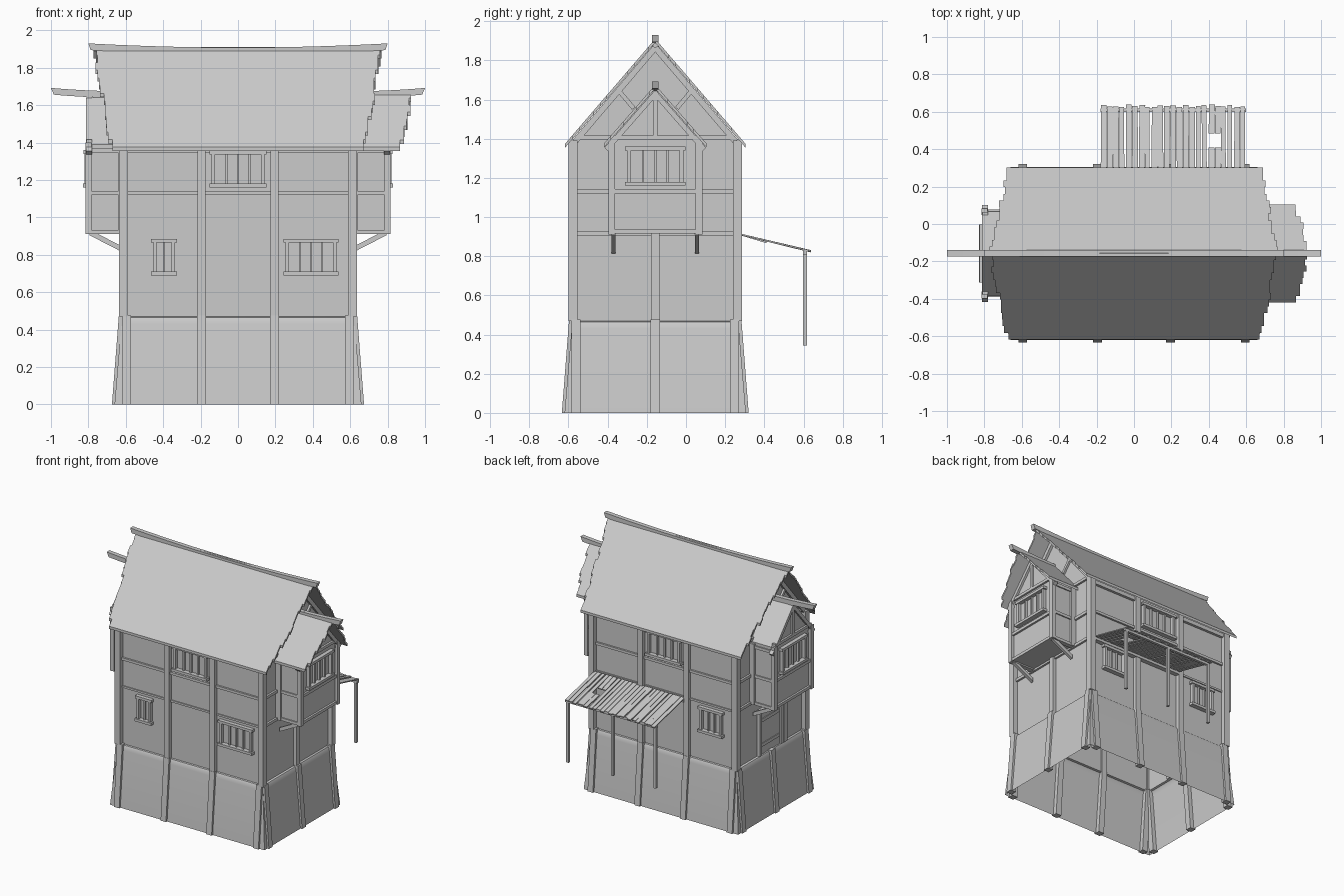
import bpy, bmesh, random
from mathutils import Matrix, Vector

random.seed(4)
cube = bpy.data.objects.get("Cube")
if cube:
    bpy.data.objects.remove(cube)

grey = bpy.data.materials.new("plain_grey")
grey.use_nodes = True
grey.diffuse_color = (0.6, 0.6, 0.6, 1)
grey.node_tree.nodes["Principled BSDF"].inputs["Base Color"].default_value = (0.6, 0.6, 0.6, 1)

CY = -0.157            # house centre line in y
HX, HY = 0.60, 0.408   # half sizes of the walls
LIP = 0.47             # top of the plinth
EAVE, RIDGE = 1.355, 1.90


def facing(u, v, dist):
    """Local frame of a wall: u along it, v outward, z up."""
    m = Matrix.Identity(4)
    m.col[0][:3], m.col[1][:3] = u, v
    m.col[3][:3] = (v[0] * dist, CY + v[1] * dist, 0)
    return m


FRONT = facing((1, 0, 0), (0, -1, 0), HY)
BACK = facing((1, 0, 0), (0, 1, 0), HY)
RIGHT = facing((0, 1, 0), (1, 0, 0), HX)
LEFT = facing((0, 1, 0), (-1, 0, 0), HX)
HOUSE = Matrix.Translation((0, CY, 0))
WORLD = Matrix.Identity(4)
LONG, ENDS = (FRONT, BACK), (LEFT, RIGHT)


class Part:
    def __init__(self, name):
        self.name, self.bm = name, bmesh.new()

    def slab(self, pts, offset, m=WORLD):
        """Polygon swept along an offset."""
        lo = [self.bm.verts.new(m @ Vector(p)) for p in pts]
        hi = [self.bm.verts.new(m @ (Vector(p) + Vector(offset))) for p in pts]
        self.bm.faces.new(lo)
        self.bm.faces.new(hi[::-1])
        for i in range(len(lo)):
            j = (i + 1) % len(lo)
            self.bm.faces.new((lo[i], hi[i], hi[j], lo[j]))

    def box(self, u0, u1, v0, v1, z0, z1, m=WORLD):
        self.slab([(u0, v0, z0), (u1, v0, z0), (u1, v1, z0), (u0, v1, z0)], (0, 0, z1 - z0), m)

    def beam(self, a, b, w, v0, v1, m):
        """Slanted timber lying in a wall plane, from (u, z) a to b."""
        a, b = Vector(a), Vector(b)
        n = (b - a).orthogonal().normalized() * w / 2
        self.slab([(p.x, v0, p.y) for p in (a - n, a + n, b + n, b - n)], (0, v1 - v0, 0), m)

    def loft(self, rings):
        rows = [[self.bm.verts.new(p) for p in r] for r in rings]
        for a, b in zip(rows, rows[1:]):
            for i in range(len(a)):
                j = (i + 1) % len(a)
                self.bm.faces.new((a[i], a[j], b[j], b[i]))

    def done(self, smooth=False):
        bmesh.ops.recalc_face_normals(self.bm, faces=self.bm.faces)
        mesh = bpy.data.meshes.new(self.name)
        self.bm.to_mesh(mesh)
        self.bm.free()
        mesh.materials.append(grey)
        ob = bpy.data.objects.new(self.name, mesh)
        bpy.context.collection.objects.link(ob)
        if smooth:
            bpy.context.view_layer.objects.active = ob
            ob.select_set(True)
            bpy.ops.object.shade_smooth_by_angle()
            ob.select_set(False)


def rect(hx, hy, z):
    return [(sx * hx, CY + sy * hy, z) for sx, sy in ((-1, -1), (1, -1), (1, 1), (-1, 1))]


# Hollow sloping plinth with a rounded lip
p = Part("plinth")
p.loft([rect(0.66 - d, 0.463 - d, z) for d, z in
        ((0, 0), (0.036, 0.43), (0.04, 0.452), (0.047, 0.465), (0.06, LIP))])
p.done(smooth=True)

# Leaning posts on the plinth
p = Part("plinth_posts")
for walls, dist, spots in ((LONG, 0.053, (-0.595, -0.195, 0.195, 0.595)),
                           (ENDS, 0.058, (-0.405, 0, 0.405))):
    for m in walls:
        for u in spots:
            p.slab([(u + a, dist + b, 0) for a, b in
                    ((-0.023, -0.03), (0.023, -0.03), (0.023, 0.016), (-0.023, 0.016))],
                   (0, -0.037, LIP + 0.006), m)
p.done()

# House walls and gables
p = Part("walls")
p.loft([rect(HX, HY, LIP), rect(HX, HY, 1.41)])
for m in ENDS:
    p.slab([(-HY, 0, 1.40), (HY, 0, 1.40), (0, 0, RIDGE - 0.01)], (0, -0.01, 0), m)
p.done()

# Upright posts
p = Part("wall_posts")
for sx in (-1, 1):
    for sy in (-1, 1):
        x, y = sx * 0.612, sy * 0.42
        p.box(x - 0.023, x + 0.023, y - 0.023, y + 0.023, LIP, 1.39, HOUSE)
for m in LONG:
    for u in (-0.195, 0.195):
        p.box(u - 0.021, u + 0.021, -0.01, 0.03, LIP, 1.39, m)
p.box(-0.021, 0.021, -0.01, 0.025, LIP, 0.92, RIGHT)
p.box(-0.19, -0.15, -0.01, 0.025, LIP, 0.92, LEFT)
p.done()

# Horizontal timbers and gable framing
p = Part("wall_beams")
for m in LONG:
    p.box(-0.59, 0.59, -0.01, 0.014, 1.12, 1.14, m)
    p.box(-0.59, 0.59, -0.01, 0.008, 0.905, 0.92, m)
    p.box(-0.59, 0.59, -0.01, 0.02, 1.345, 1.375, m)
for m in ENDS:
    for z in (0.905, 1.12, 1.395):
        p.box(-0.4, 0.4, -0.01, 0.015, z, z + 0.022, m)
    for s in (-1, 1):
        p.beam((0, RIDGE - 0.035), (s * 0.41, 1.385), 0.03, -0.01, 0.02, m)
        p.beam((s * 0.19, 1.65), (s * 0.11, 1.555), 0.022, -0.01, 0.015, m)
p.done()

# Stepped roof slopes
def roof(name, spans, half_y, top, rows):
    part = Part(name)
    for inner, wide, narrow in spans:
        for s in (-1, 1):
            def edge(sign):
                pts = []
                for i in range(rows):
                    t = i / (rows - 1)
                    x = wide + (narrow - wide) * t + random.uniform(-0.012, 0.012)
                    for k in (i / rows, (i + 1) / rows):
                        pts.append((sign * x, s * half_y * k, top + (EAVE - top) * k))
                return pts
            sign = 1 if wide > 0 else -1
            if inner is None:
                outline = edge(1) + edge(-1)[::-1]
            else:
                outline = edge(sign) + [(inner, s * half_y, EAVE), (inner, 0, top)]
            part.slab(outline, (0, 0, 0.02), HOUSE)
    part.done()


roof("main_roof", [(None, 0.765, 0.68)], 0.46, RIDGE - 0.01, 13)
roof("bay_roofs", [(0.59, 0.925, 0.87), (-0.59, -0.925, -0.87)], 0.262, 1.655, 8)

# Ridge beams lifting towards their ends
p = Part("ridge_beams")
def ridge(x0, x1, z, lift, power):
    n = 10
    top, low = [], []
    for i in range(n + 1):
        t = i / n
        rise = lift * abs(t * 2 - 1) ** power if x0 == -x1 else lift * t ** power
        x = x0 + (x1 - x0) * t
        top.append((x, -0.017, z + rise))
        low.append((x * 0.985, -0.017, z + rise - 0.036))
    p.slab(top + low[::-1], (0, 0.034, 0), HOUSE)
ridge(-0.8, 0.8, 1.908, 0.022, 2)
for s in (-1, 1):
    ridge(s * 0.59, s * 1.0, 1.674, 0.018, 2)
p.done()

# Overhanging bays on both ends
p = Part("bay_walls")
for m in ENDS:
    p.slab([(-0.225, -0.005, 0.92), (0.225, -0.005, 0.92), (0.225, -0.005, 1.39),
            (0, -0.005, 1.65), (-0.225, -0.005, 1.39)], (0, 0.2, 0), m)
p.done()

p = Part("bay_timbers")
for m in ENDS:
    for s in (-1, 1):
        u0, u1 = sorted((s * 0.205, s * 0.24))
        p.box(u0, u1, 0.183, 0.216, 0.91, 1.40, m)
        p.box(u0, u1, -0.005, 0.04, 0.91, 1.38, m)
        for z in (0.91, 1.12, 1.345):
            p.box(s * 0.2, s * 0.234, 0, 0.2, z, z + 0.022, m)
        # rafters under the bay roof
        p.beam((0, 1.63), (s * 0.25, 1.345), 0.026, 0.18, 0.212, m)
        # support brackets
        u = s * 0.213
        p.slab([(u - 0.011, 0.02, 0.815), (u + 0.011, 0.02, 0.815),
                (u + 0.011, 0.02, 0.845), (u - 0.011, 0.02, 0.845)], (0, 0.175, 0.09), m)
    for z in (0.915, 1.12, 1.395):
        p.box(-0.22, 0.22, 0.18, 0.21, z, z + 0.022, m)
    p.box(-0.011, 0.011, 0.18, 0.21, 1.41, 1.65, m)
p.done()

# Framed windows with mullions
p = Part("windows")
def window(m, u, w, z0, z1, bars, v=0.0):
    h = w / 2
    for z, out in ((z1, 0.03), (z0 - 0.02, 0.035)):
        p.box(u - h - 0.03, u + h + 0.03, v - 0.01, v + out, z, z + 0.02, m)
    for s in (-1, 1):
        x0, x1 = sorted((u + s * h, u + s * (h + 0.018)))
        p.box(x0, x1, v - 0.01, v + 0.026, z0, z1, m)
    for i in range(bars):
        x = u - h + w * (i + 1) / (bars + 1)
        p.box(x - 0.006, x + 0.006, v - 0.01, v + 0.016, z0, z1, m)
for m in LONG:
    window(m, 0, 0.245, 1.18, 1.335, 3)
window(FRONT, -0.395, 0.08, 0.71, 0.865, 1)
window(FRONT, 0.39, 0.235, 0.71, 0.865, 3)
window(BACK, -0.4, 0.15, 0.71, 0.865, 2)
window(BACK, 0.4, 0.15, 0.71, 0.865, 2)
for m in ENDS:
    window(m, 0, 0.25, 1.18, 1.34, 3, 0.195)
p.done()

# Door under the left bay
p = Part("door")
p.box(-0.12, 0.12, -0.01, 0.008, LIP, 0.80, LEFT)
p.box(-0.15, 0.15, -0.01, 0.025, 0.80, 0.825, LEFT)
for u in (-0.13, 0.13):
    p.box(u - 0.014, u + 0.014, -0.01, 0.022, LIP, 0.80, LEFT)
for z in (0.53, 0.72):
    p.box(-0.11, 0.11, 0, 0.014, z, z + 0.025, LEFT)
p.done()

# Weathered plank awning at the back
p = Part("awning_planks")
count = 23
for i in range(count):
    x = -0.178 + 0.78 * i / count
    w = 0.78 / count - random.choice((0.003, 0.004, 0.009))
    def plank(y0, y1, drop=0.0):
        z0, z1 = (0.914 - 0.235 * (y - 0.285) for y in (y0, y1))
        p.slab([(x, y0, z0), (x + w, y0, z0), (x + w, y0, z0 - 0.008), (x, y0, z0 - 0.008)],
               (random.uniform(-0.004, 0.004), y1 - y0, z1 - z0 - drop))
    end = 0.635 + random.uniform(-0.01, 0.004)
    if i in (17, 18):
        plank(0.27, 0.41, 0.01)
        plank(0.485, end)
    else:
        plank(0.27, end, random.uniform(0, 0.004))
p.done()

p = Part("awning_frame")
for x in (-0.165, 0.2, 0.582):
    p.box(x - 0.01, x + 0.01, 0.598, 0.618, 0.345, 0.83)
p.box(-0.178, 0.6, 0.598, 0.618, 0.808, 0.828)
p.box(-0.178, 0.6, 0.25, 0.285, 0.885, 0.905)
p.done()
